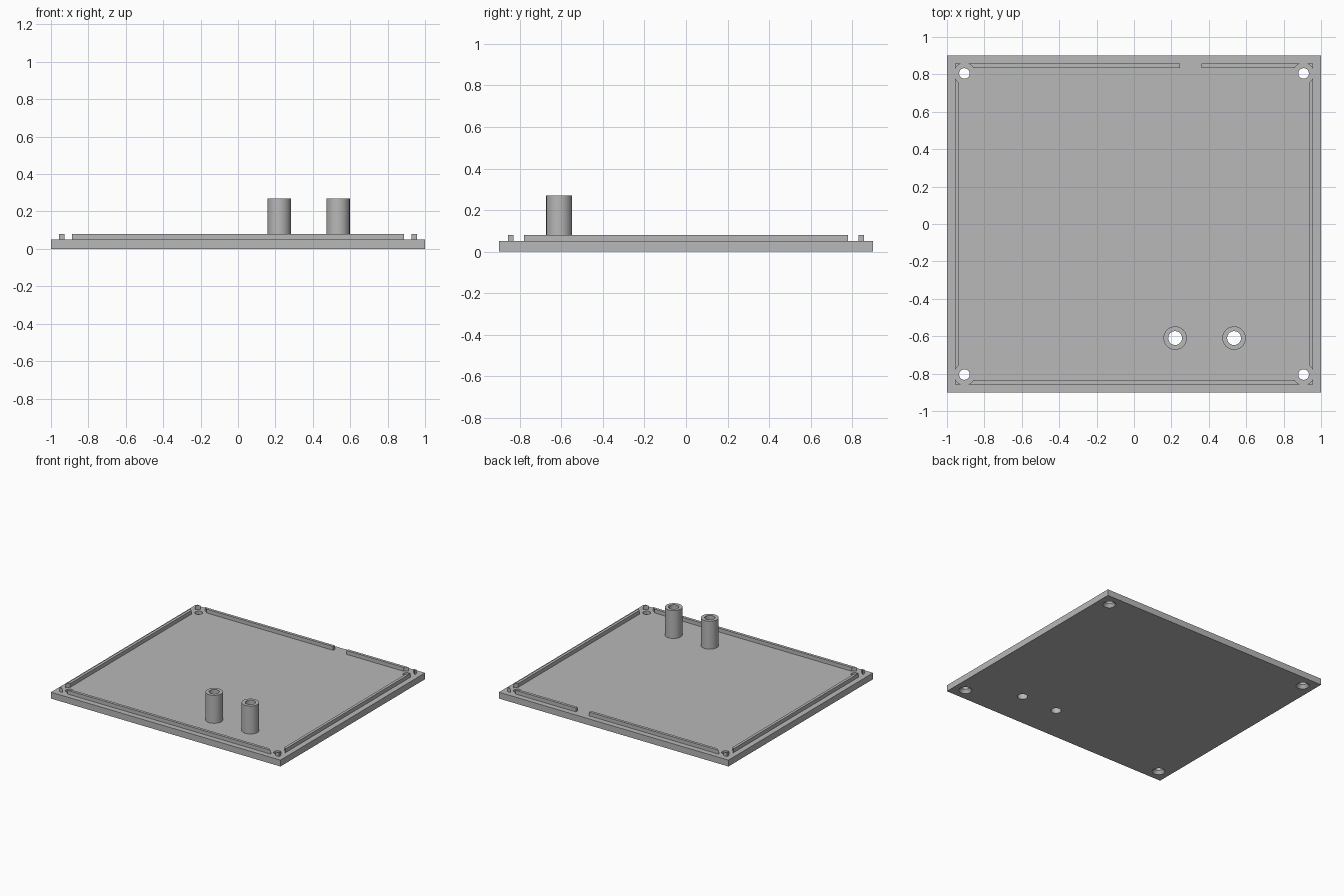
import bpy

cube = bpy.data.objects.get("Cube")
if cube:
    bpy.data.objects.remove(cube, do_unlink=True)

grey = bpy.data.materials.new("plain grey")
grey.use_nodes = True
colour = (0.48, 0.48, 0.48, 1)
grey.diffuse_color = colour
grey.node_tree.nodes["Principled BSDF"].inputs["Base Color"].default_value = colour

PLATE_TOP, RIM_TOP, POST_TOP = 0.05, 0.08, 0.27
RIM_X, RIM_Y, RIM_W = 0.957, 0.857, 0.022
SCREWS = [(sx * 0.907, sy * 0.805) for sx in (-1, 1) for sy in (-1, 1)]
POSTS = {"right_post": (0.22, -0.61), "left_post": (0.535, -0.61)}
BORE = 0.037


def box(name, x0, x1, y0, y1, z0, z1):
    bpy.ops.mesh.primitive_cube_add(
        size=1, location=((x0 + x1) / 2, (y0 + y1) / 2, (z0 + z1) / 2))
    ob = bpy.context.object
    ob.name = name
    ob.scale = (x1 - x0, y1 - y0, z1 - z0)
    bpy.ops.object.transform_apply(location=True, rotation=False, scale=True)
    ob.data.materials.append(grey)
    return ob


def cone(name, centre, r0, r1, z0, z1):
    bpy.ops.mesh.primitive_cone_add(
        vertices=48, radius1=r0, radius2=r1, depth=z1 - z0,
        location=(centre[0], centre[1], (z0 + z1) / 2))
    ob = bpy.context.object
    ob.name = name
    ob.data.materials.append(grey)
    return ob


def cut(target, cutter):
    """Subtract the cutter from the target and delete it."""
    cutter.hide_render = True
    mod = target.modifiers.new("cut", "BOOLEAN")
    mod.operation = "DIFFERENCE"
    mod.solver = "EXACT"
    mod.object = cutter
    bpy.ops.object.select_all(action="DESELECT")
    target.select_set(True)
    bpy.context.view_layer.objects.active = target
    bpy.ops.object.modifier_apply(modifier=mod.name)
    bpy.data.objects.remove(cutter, do_unlink=True)


def smooth(ob):
    bpy.ops.object.select_all(action="DESELECT")
    ob.select_set(True)
    bpy.context.view_layer.objects.active = ob
    bpy.ops.object.shade_smooth_by_angle(angle=0.5)


# Base plate and the raised locating rim
plate = box("base_plate", -1, 1, -0.9, 0.9, 0, PLATE_TOP)
rim = box("locating_rim", -RIM_X, RIM_X, -RIM_Y, RIM_Y, PLATE_TOP, RIM_TOP)
ix, iy = RIM_X - RIM_W, RIM_Y - RIM_W
cut(rim, box("rim_inside", -ix, ix, -iy, iy, 0, 0.2))
cut(rim, box("cable_gap", 0.245, 0.36, 0.8, 0.9, 0, 0.2))

# Countersunk corner screw holes, with clearance through the rim
for p in SCREWS:
    cut(plate, cone("screw_hole", p, 0.028, 0.028, -0.1, 0.2))
    cut(plate, cone("countersink", p, 0.066, 0.028, -0.025, 0.025))
    cut(rim, cone("screw_clearance", p, 0.056, 0.056, 0, 0.2))

# Hollow posts, bored right through the plate
for name, p in POSTS.items():
    cut(plate, cone("plate_bore", p, BORE, BORE, -0.1, 0.2))
    post = cone(name, p, 0.0625, 0.0625, PLATE_TOP, POST_TOP)
    cut(post, cone("post_bore", p, BORE, BORE, -0.1, 0.4))
    smooth(post)

for part in (plate, rim):
    smooth(part)
